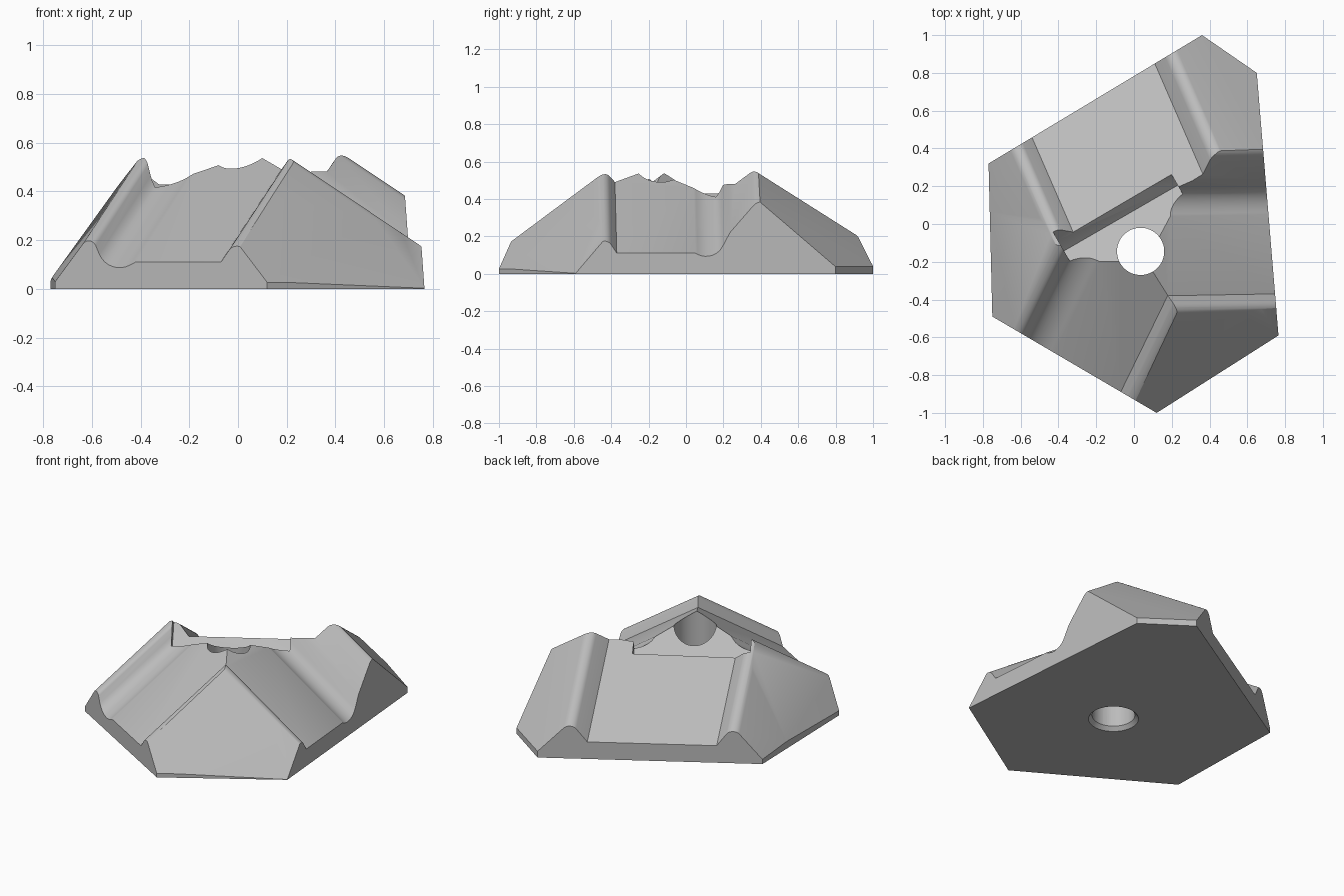
import bpy, bmesh, math
from mathutils import Vector

if "Cube" in bpy.data.objects:
    bpy.data.objects.remove(bpy.data.objects["Cube"])

grey = bpy.data.materials.new("plain grey")
grey.use_nodes = True
grey.diffuse_color = (0.5, 0.5, 0.5, 1)
grey.node_tree.nodes["Principled BSDF"].inputs["Base Color"].default_value = (0.5, 0.5, 0.5, 1)


def prism(name, ring, sweep):
    """Solid made by sweeping a closed ring of points along a vector."""
    bm = bmesh.new()
    face = bm.faces.new([bm.verts.new(p) for p in ring])
    new = bmesh.ops.extrude_face_region(bm, geom=[face])["geom"]
    bmesh.ops.translate(bm, vec=sweep, verts=[v for v in new if isinstance(v, bmesh.types.BMVert)])
    bmesh.ops.recalc_face_normals(bm, faces=bm.faces)
    mesh = bpy.data.meshes.new(name)
    bm.to_mesh(mesh)
    bm.free()
    obj = bpy.data.objects.new(name, mesh)
    bpy.context.collection.objects.link(obj)
    return obj


def rounded(corners, steps=8):
    """Profile with each (a, z, radius) corner replaced by an arc."""
    out = []
    for i, (a, z, r) in enumerate(corners):
        p = Vector((a, z))
        if r == 0:
            out.append(p)
            continue
        d0 = (Vector(corners[i - 1][:2]) - p).normalized()
        d1 = (Vector(corners[i + 1][:2]) - p).normalized()
        half = d0.angle(d1) / 2
        centre = p + (d0 + d1).normalized() * (r / math.sin(half))
        start = p + d0 * (r / math.tan(half)) - centre
        end = p + d1 * (r / math.tan(half)) - centre
        turn = start.angle(end)
        for k in range(steps + 1):
            f = k / steps
            out.append(centre + (start * math.sin((1 - f) * turn) + end * math.sin(f * turn)) / math.sin(turn))
    return out


def channel_cutter(name, a, b, axis, corners, heading, slope):
    """Everything above a wall profile that is swept uphill across the block."""
    pts = rounded(corners)
    for end, nxt in ((0, 1), (-1, -2)):
        out = (pts[end] - pts[nxt]).normalized()
        pts[end] = pts[end] + out * (1.5 / abs(out.x))
    pts += [Vector((pts[-1].x, 3)), Vector((pts[0].x, 3))]
    a, b = Vector(a), Vector(b)
    angle = math.radians(heading)
    sweep = Vector((-math.cos(angle), -math.sin(angle), slope))
    ring = []
    for p in pts:
        w = a.lerp(b, 0) + (b - a) * ((p.x - a[axis]) / (b[axis] - a[axis]))
        ring.append(Vector((w.x, w.y, p.y)) - sweep * 0.3)
    return prism(name, ring, sweep * 2.5)


# Block with six upright walls
right_front, right_back = (0.765, -0.59), (0.65, 0.8)
back, left_back = (0.36, 1.0), (-0.77, 0.32)
left_front, front = (-0.75, -0.49), (0.12, -1.0)
outline = (right_front, right_back, back, left_back, left_front, front)
block = prism("channel_block", [(x, y, 0) for x, y in outline], Vector((0, 0, 0.7)))
block.data.materials.append(grey)

# Three sloping channels with rounded ridges on either side
cutters = [
    channel_cutter("right_channel", right_front, right_back, 1, [
        (-0.59, 0.02, 0), (-0.43, 0.2, 0.04), (-0.37, 0.11, 0), (0.05, 0.11, 0),
        (0.15, 0.06, 0.1), (0.235, 0.22, 0), (0.4, 0.41, 0.06), (0.8, 0.05, 0)], 1, 0.67),
    channel_cutter("front_channel", left_front, front, 0, [
        (-0.75, 0.03, 0), (-0.605, 0.227, 0.03), (-0.53, 0.05, 0.09), (-0.42, 0.11, 0),
        (-0.07, 0.11, 0), (-0.005, 0.205, 0.04), (0.12, 0.03, 0)], 244, 0.67),
    channel_cutter("back_channel", left_back, back, 0, [
        (-0.77, 0.03, 0), (-0.62, 0.235, 0.04), (-0.54, 0.11, 0), (0.11, 0.11, 0),
        (0.195, 0.235, 0.04), (0.36, 0.04, 0)], 113.5, 0.58),
]

# Notch behind the hole, with a low lip at its outer side
hole = Vector((0.035, -0.145, 0))
outward = Vector((-0.5, 0.866, 0))
along = Vector((0.866, 0.5, 0))
section = [(-0.3, 0.722), (0.205, 0.374), (0.27, 0.43), (0.33, 0.5), (0.33, 1), (-0.3, 1)]
cutters.append(prism("notch", [hole + outward * d - along * 0.35 + Vector((0, 0, z)) for d, z in section],
                     along * 0.695))

# Bolt hole and its chamfer underneath
for name, r1, r2, low, high in (("bolt_hole", 0.125, 0.125, -0.2, 1), ("hole_chamfer", 0.16, 0.115, -0.015, 0.035)):
    bpy.ops.mesh.primitive_cone_add(vertices=64, radius1=r1, radius2=r2, depth=high - low,
                                    location=(hole.x, hole.y, (low + high) / 2))
    bpy.context.object.name = name
    cutters.append(bpy.context.object)

# Carve the block and drop the cutters
bpy.ops.object.select_all(action="DESELECT")
block.select_set(True)
bpy.context.view_layer.objects.active = block
for cutter in cutters:
    cutter.hide_render = True
    mod = block.modifiers.new(cutter.name, "BOOLEAN")
    mod.operation, mod.solver, mod.object = "DIFFERENCE", "EXACT", cutter
    bpy.ops.object.modifier_apply(modifier=mod.name)
    bpy.data.objects.remove(cutter)

bpy.ops.object.shade_smooth_by_angle(angle=math.radians(25))
